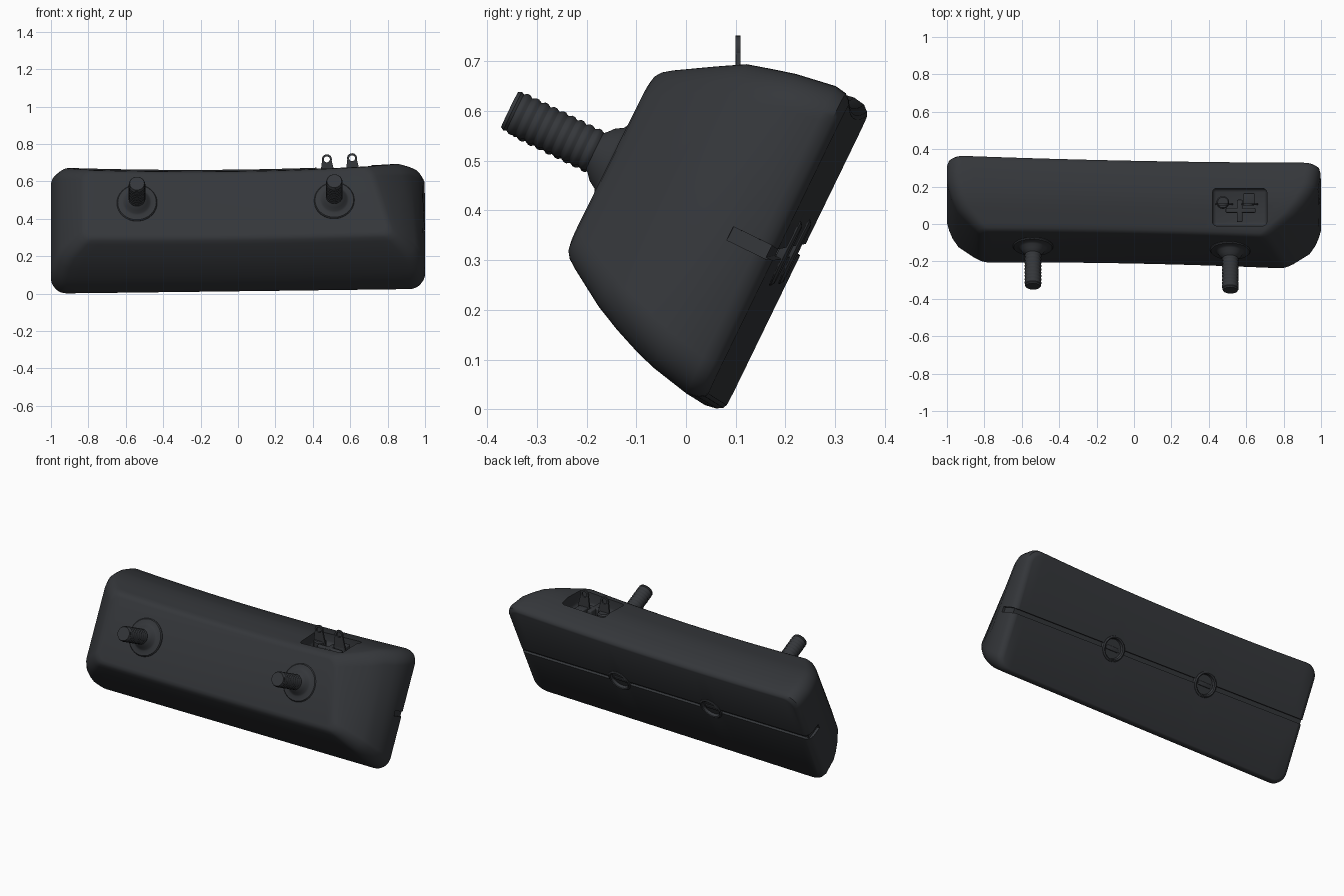
import bpy, bmesh, math
from mathutils import Matrix, Vector

if "Cube" in bpy.data.objects:
    bpy.data.objects.remove(bpy.data.objects["Cube"])

# Tilted frame: local (x, u along the back panel, d depth towards the front)
FRAME = Matrix(((1, 0, 0, 0),
                (-0.02, 0.437, -0.899, 0.06),
                (0.0125, 0.899, 0.437, 0.0125),
                (0, 0, 0, 1)))

mat = bpy.data.materials.new("dark_plastic")
mat.diffuse_color = (0.035, 0.038, 0.043, 1)
mat.use_nodes = True
mat.node_tree.nodes["Principled BSDF"].inputs["Base Color"].default_value = mat.diffuse_color


def finish(name, bm, tilted=True, angle=35):
    bmesh.ops.recalc_face_normals(bm, faces=bm.faces)
    me = bpy.data.meshes.new(name)
    bm.to_mesh(me)
    bm.free()
    if tilted:
        me.transform(FRAME)
    me.materials.append(mat)
    ob = bpy.data.objects.new(name, me)
    bpy.context.collection.objects.link(ob)
    smooth(ob, angle)
    return ob


def smooth(ob, angle=35):
    bpy.ops.object.select_all(action='DESELECT')
    ob.select_set(True)
    bpy.context.view_layer.objects.active = ob
    bpy.ops.object.shade_smooth_by_angle(angle=math.radians(angle))


def box(name, lo, hi, tilted=True, bevel=0.0, shear=0.0):
    bm = bmesh.new()
    lo, hi = Vector(lo), Vector(hi)
    bmesh.ops.create_cube(bm, size=1)
    for v in bm.verts:
        v.co = Vector(((lo[i] + hi[i]) / 2 + v.co[i] * (hi[i] - lo[i]) for i in range(3)))
        v.co.y += shear * v.co.x
    if bevel:
        bmesh.ops.bevel(bm, geom=bm.edges[:], offset=bevel, segments=3,
                        affect='EDGES', profile=0.5)
    return finish(name, bm, tilted)


def lathe(name, cx, cy, profile, tilted=True, n=40):
    """Revolve (radius, height) points round the local third axis."""
    bm = bmesh.new()
    rings = [[bm.verts.new((cx + r * math.cos(2 * math.pi * k / n),
                            cy + r * math.sin(2 * math.pi * k / n), h))
              for k in range(n)] for r, h in profile]
    for a, b in zip(rings, rings[1:]):
        for k in range(n):
            bm.faces.new((a[k], a[(k + 1) % n], b[(k + 1) % n], b[k]))
    bm.faces.new(rings[0])
    bm.faces.new(rings[-1])
    return finish(name, bm, tilted)


def cut(ob, cutter):
    cutter.hide_render = True
    bpy.context.view_layer.objects.active = ob
    m = ob.modifiers.new("cut", 'BOOLEAN')
    m.operation, m.solver, m.object = 'DIFFERENCE', 'EXACT', cutter
    bpy.ops.object.modifier_apply(modifier=m.name)
    bpy.data.objects.remove(cutter)


def warp(x, u, d):
    """Slight hollow in the front and top, narrower upper right front corner."""
    hollow = max(0, 1 - x * x)
    u2 = u - 0.022 * hollow * max(0, u) / 0.65
    d2 = d - 0.02 * hollow * d / 0.39
    if x > 0:
        x *= 1 - 0.14 * (d / 0.39) ** 2 * max(0, u - 0.14) / 0.4
    return x, u2, d2


# Main housing: rounded rectangles stacked from back to front
LAYERS = [  # depth, u low, u high, half width, corner radius
    (0, .008, .658, .965, .06), (.004, 0, .666, .978, .07), (.016, -.007, .676, .992, .075),
    (.04, -.011, .68, 1, .08), (.124, .007, .667, 1, .08), (.17, .022, .656, .99, .08),
    (.225, .044, .642, .972, .075), (.28, .07, .612, .945, .07), (.36, .118, .569, .865, .06),
    (.380, .132, .556, .84, .055), (.390, .145, .543, .825, .05), (.394, .162, .526, .805, .045)]
bm = bmesh.new()
rings = []
for d, u0, u1, w, r in LAYERS:
    cols = [(-w + r - r * math.cos(math.pi / 2 * k / 7), r - r * math.sin(math.pi / 2 * k / 7))
            for k in range(8)]
    cols += [(-(w - r) + 2 * (w - r) * k / 30, 0) for k in range(1, 30)]
    cols += [(-x, i) for x, i in reversed(cols[:8])]
    top = [bm.verts.new(warp(x, u1 - i, d)) for x, i in cols]
    low = [bm.verts.new(warp(x, u0 + i, d)) for x, i in cols]
    rings.append((top, low))
for (t0, l0), (t1, l1) in zip(rings, rings[1:]):
    a, b = t0 + l0[::-1], t1 + l1[::-1]
    for k in range(len(a)):
        j = (k + 1) % len(a)
        bm.faces.new((a[k], a[j], b[j], b[k]))
for t, l in (rings[0], rings[-1]):
    for k in range(len(t) - 1):
        bm.faces.new((t[k], t[k + 1], l[k + 1], l[k]))
housing = finish("housing", bm)

# Seam across the back and round both ends
cut(housing, box("seam_cutter", (-1.1, .325, -.03), (1.1, .35, .014), shear=-.02))
for s in (-1, 1):
    cut(housing, box("end_seam_cutter", (min(s * .984, s * 1.1), .322 - .02 * s, -.03),
                     (max(s * .984, s * 1.1), .352 - .02 * s, .10)))

# Round mounting sockets on the back
for x in (-.32, .31):
    u = .337 - .02 * x
    cut(housing, lathe("socket_cutter", x, u, [(.058, -.03), (.058, 0), (.045, .035)]))
    lathe("socket_rim", x, u, [(.056, .012), (.057, -.004), (.064, -.008), (.071, -.003), (.074, .012)])
    box("socket_bar", (x - .042, u - .012, .006), (x + .042, u + .012, .04), bevel=.004)

# Terminal pocket in the top
cut(housing, box("pocket_cutter", (.42, -.01, .60), (.71, .19, .85), tilted=False, bevel=.02))
box("pocket_rib", (.55, .01, .59), (.58, .13, .645), tilted=False, bevel=.006)
box("pocket_cross_rib", (.49, .06, .59), (.65, .085, .645), tilted=False, bevel=.006)
lathe("terminal_post", .475, .115, [(.034, .59), (.034, .645), (.028, .652)], tilted=False)
box("terminal_block", (.585, .10, .59), (.645, .165, .65), tilted=False, bevel=.005)
smooth(housing)

# Two terminal lugs: tapered blades ending in a ring
for x, top in ((.475, .718), (.61, .724)):
    bm = bmesh.new()
    n, half = 24, .005
    outer, inner = [], []
    for y in (.105 - half, .105 + half):
        for ring, r in ((outer, .027), (inner, .016)):
            ring.append([bm.verts.new((x + r * math.cos(2 * math.pi * k / n), y,
                                       top + r * math.sin(2 * math.pi * k / n))) for k in range(n)])
    for a, b in ((outer[0], outer[1]), (inner[0], inner[1]),
                 (outer[0], inner[0]), (outer[1], inner[1])):
        for k in range(n):
            j = (k + 1) % n
            bm.faces.new((a[k], a[j], b[j], b[k]))
    finish("terminal_ring", bm, tilted=False)
    bm = bmesh.new()
    outline = [(-.04, .595), (.055, .595), (.026, top - .008), (.012, top - .019),
               (-.012, top - .019), (-.026, top - .008)]
    f = bm.faces.new([bm.verts.new((x + a, .1005, z)) for a, z in outline])
    ex = bmesh.ops.extrude_face_region(bm, geom=[f])
    bmesh.ops.translate(bm, vec=(0, .009, 0),
                        verts=[v for v in ex["geom"] if isinstance(v, bmesh.types.BMVert)])
    finish("terminal_blade", bm, tilted=False)

# Two threaded studs with round collars on the front
for name, x in (("left_stud", -.54), ("right_stud", .515)):
    prof = [(.108, .35), (.108, .382), (.103, .388), (.078, .390), (.068, .396), (.058, .412), (.046, .422)]
    for k in range(9):
        h = .428 + k * .02
        prof += [(.0405, h), (.0445, h + .006), (.0445, h + .012), (.0405, h + .018)]
    prof += [(.043, .612), (.039, .619)]
    lathe(name, x, .348, prof)
